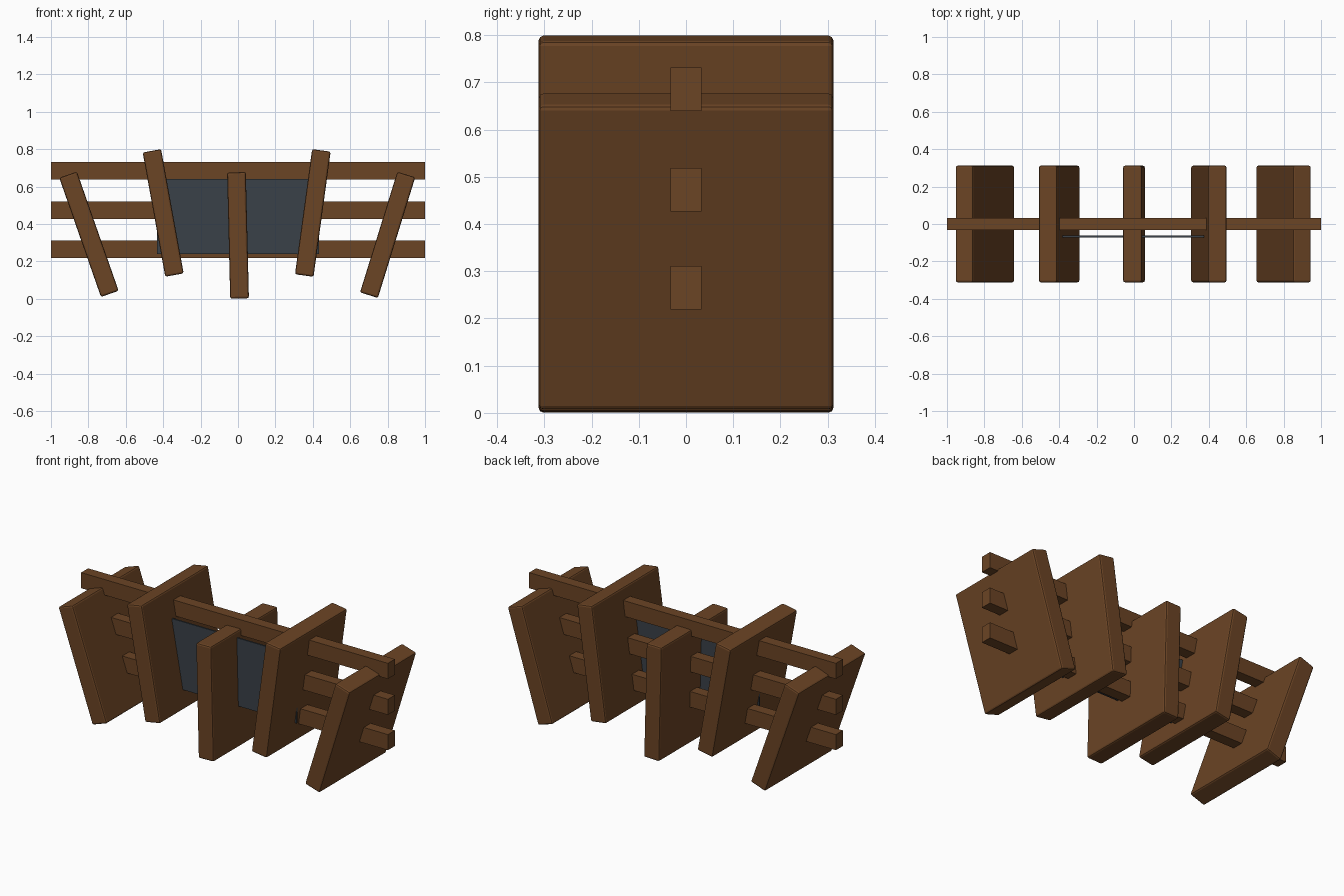
import bpy, math

if "Cube" in bpy.data.objects:
    bpy.data.objects.remove(bpy.data.objects["Cube"])


def material(name, rgb):
    m = bpy.data.materials.new(name)
    m.diffuse_color = (*rgb, 1)
    m.use_nodes = True
    m.node_tree.nodes["Principled BSDF"].inputs["Base Color"].default_value = m.diffuse_color
    return m


wood = material("brown wood", (0.147, 0.058, 0.018))
slate = material("dark slate", (0.042, 0.053, 0.065))


def box(name, size, loc, mat, tilt=0, bevel=0):
    bpy.ops.mesh.primitive_cube_add(size=1, location=loc)
    o = bpy.context.object
    o.name = name
    o.scale = size
    bpy.ops.object.transform_apply(location=False, rotation=False, scale=True)
    o.rotation_euler.y = math.radians(tilt)
    o.data.materials.append(mat)
    if bevel:
        b = o.modifiers.new("bevel", 'BEVEL')
        b.width = bevel
        b.segments = 2
    return o


# Wide leaning planks: centre x, centre z, lean in degrees
planks = [(-0.797, 0.345, -19.3), (-0.40, 0.459, -10.3), (0, 0.339, -1.4),
          (0.40, 0.459, 7.8), (0.80, 0.342, 17.2)]
for i, (x, z, tilt) in enumerate(planks):
    box(f"plank_{i + 1}", (0.10, 0.624, 0.675), (x, 0, z), wood, tilt, 0.01)

# Three long horizontal rails through the planks
for i, z in enumerate((0.265, 0.473, 0.685)):
    box(f"rail_{i + 1}", (2.0, 0.065, 0.092), (0, 0, z), wood)

# Thin dark panel in front of the rails
box("back_panel", (0.866, 0.009, 0.40), (0, -0.067, 0.44), slate)
